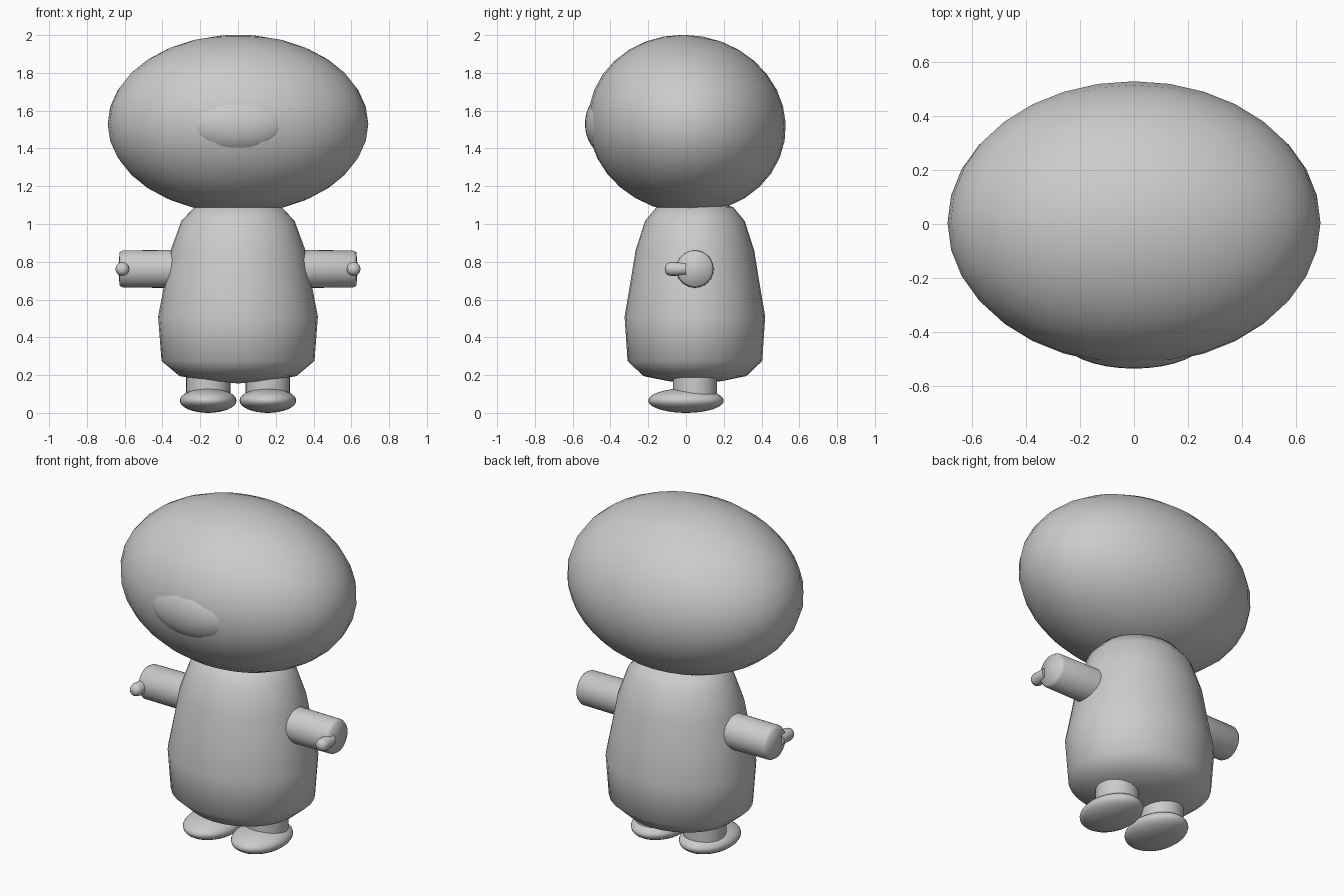
import bpy
import bmesh
from math import cos, sin, pi, radians

if "Cube" in bpy.data.objects:
    bpy.data.objects.remove(bpy.data.objects["Cube"])

grey = bpy.data.materials.new("plain_grey")
grey.diffuse_color = (0.6, 0.6, 0.6, 1)
grey.use_nodes = True
grey.node_tree.nodes["Principled BSDF"].inputs["Base Color"].default_value = (0.6, 0.6, 0.6, 1)


def finish(obj, name, smooth_angle=80):
    obj.name = obj.data.name = name
    obj.data.materials.append(grey)
    bpy.ops.object.select_all(action="DESELECT")
    obj.select_set(True)
    bpy.context.view_layer.objects.active = obj
    bpy.ops.object.shade_smooth_by_angle(angle=radians(smooth_angle))
    return obj


def ellipsoid(name, centre, radii, tilt=0):
    bpy.ops.mesh.primitive_uv_sphere_add(segments=32, ring_count=16, location=centre,
                                         rotation=(radians(tilt), 0, 0))
    obj = bpy.context.object
    obj.scale = radii
    return finish(obj, name)


def lathe(name, profile, centre, rotation=(0, 0, 0), squash=1.0, sides=32):
    """Spin (radius, height) points round z, closing both ends at a pole."""
    bm = bmesh.new()
    rings = []
    for r, h in profile:
        if r == 0:
            rings.append([bm.verts.new((0, 0, h))] * sides)
        else:
            rings.append([bm.verts.new((r * cos(2 * pi * i / sides),
                                        r * squash * sin(2 * pi * i / sides), h))
                          for i in range(sides)])
    for low, high in zip(rings, rings[1:]):
        for i in range(sides):
            j = (i + 1) % sides
            corners = dict.fromkeys([low[i], low[j], high[j], high[i]])
            bm.faces.new(list(corners))
    bmesh.ops.recalc_face_normals(bm, faces=bm.faces)
    mesh = bpy.data.meshes.new(name)
    bm.to_mesh(mesh)
    bm.free()
    obj = bpy.data.objects.new(name, mesh)
    obj.location, obj.rotation_euler = centre, rotation
    bpy.context.collection.objects.link(obj)
    return finish(obj, name)


# Head, leaning back slightly, with a shallow muzzle
ellipsoid("head", (0, 0.005, 1.53), (0.69, 0.525, 0.47), tilt=-10)
ellipsoid("muzzle", (0, -0.42, 1.53), (0.27, 0.115, 0.16))

# Pear-shaped body
lathe("body", [(0, 0.156), (0.16, 0.168), (0.31, 0.195), (0.405, 0.275), (0.423, 0.51),
               (0.39, 0.68), (0.357, 0.86), (0.30, 1.016), (0.23, 1.09), (0, 1.14)],
      (0, 0.047, 0), squash=0.88)

for side, s in (("left", 1), ("right", -1)):
    # Arm: a straight tube with a softened end
    lathe(side + "_arm", [(0, 0), (0.102, 0), (0.098, 0.41), (0.088, 0.427), (0, 0.434)],
          (s * 0.2, 0.047, 0.762), rotation=(0, s * pi / 2, 0))
    # Thumb: a small round-ended peg pointing forwards
    lathe(side + "_thumb", [(0, 0), (0.034, 0), (0.037, 0.08), (0.031, 0.1), (0.018, 0.11), (0, 0.113)],
          (s * 0.612, 0, 0.762), rotation=(pi / 2, 0, 0), sides=16)
    # Leg and foot
    lathe(side + "_leg", [(0, 0.06), (0.117, 0.06), (0.117, 0.3), (0, 0.3)],
          (s * 0.157, 0.047, 0))
    ellipsoid(side + "_foot", (s * 0.158, 0, 0.065), (0.15, 0.2, 0.065))
